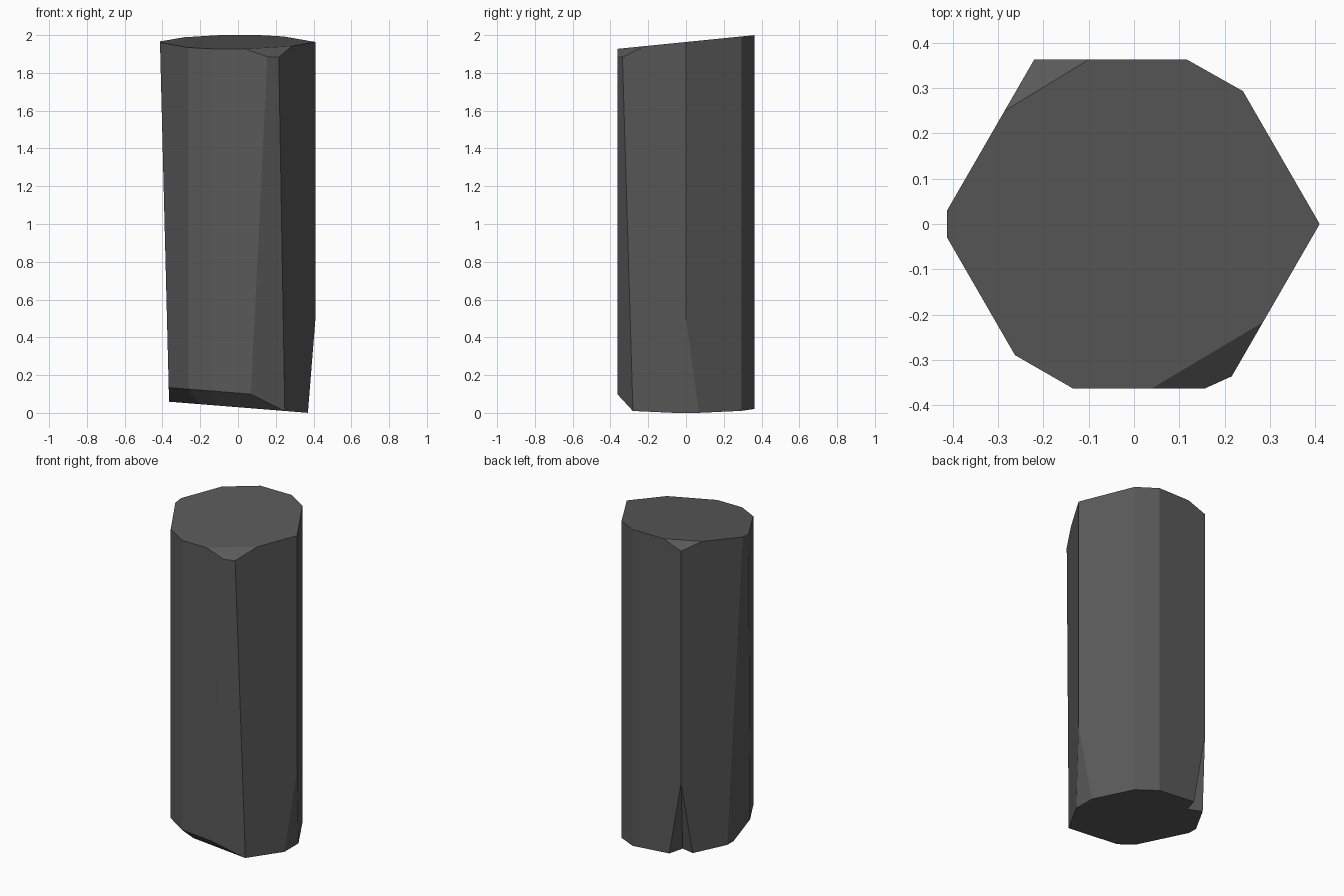
import bpy, bmesh, math
from mathutils import Vector as V

if "Cube" in bpy.data.objects:
    bpy.data.objects.remove(bpy.data.objects["Cube"])

CENTRE = V((0, 0, 1))
bm = bmesh.new()


def cut(a, b, c):
    """Slice off everything beyond the plane through three points."""
    a, b, c = V(a), V(b), V(c)
    n = (b - a).cross(c - a).normalized()
    if n.dot(CENTRE - a) > 0:
        n = -n
    bmesh.ops.bisect_plane(bm, geom=bm.verts[:] + bm.edges[:] + bm.faces[:],
                           plane_co=a, plane_no=n, dist=1e-5, clear_outer=True)
    bmesh.ops.holes_fill(bm, edges=[e for e in bm.edges if e.is_boundary], sides=0)


def floor_z(x):
    return 0.03 - 0.08 * x


# six-sided column blank
bmesh.ops.create_cone(bm, cap_ends=True, segments=6, radius1=0.42, radius2=0.42, depth=3)
for v in bm.verts:
    ang = round(math.atan2(v.co.y, v.co.x) / (math.pi / 3) - (0.5 if abs(v.co.x) < 0.01 else 0))
    v.co.z += 1
if max(v.co.x for v in bm.verts) < 0.4:      # keep corners on the x axis
    s, c = math.sin(math.pi / 6), math.cos(math.pi / 6)
    for v in bm.verts:
        v.co.x, v.co.y = v.co.x * c - v.co.y * s, v.co.x * s + v.co.y * c
for v in bm.verts:
    v.co.x -= 0.01

# sloping top and bottom
cut((0, 0, 1.9635), (1, 0, 1.9635), (0, 1, 2.0635))
cut((0, 0, floor_z(0)), (1, 0, floor_z(1)), (0, 1, floor_z(0)))

# worn vertical corners
cut((0.117, 0.363, 0), (0.243, 0.292, 0), (0.117, 0.363, 1))
cut((-0.262, -0.29, 0), (-0.135, -0.363, 0), (-0.262, -0.29, 1))
cut((-0.365, 0, 0.06), (-0.365, 1, 0.06), (-0.413, 0, 1.96))
cut((0.155, -0.363, 1.85), (0.07, -0.363, 0.1), (0.25, -0.28, 0.01))
cut((0.41, 0, 0.5), (0.37, 0, 0), (0.37, 1, 0))

# chipped top corners
cut((0.04, -0.363, 1.927), (0.28, -0.22, 1.9415), (0.217, -0.333, 1.885))
cut((-0.1, 0.363, 2.0), (-0.285, 0.25, 1.9885), (-0.22, 0.363, 1.954))

# bevel along the bottom of the front, front-left corner and left-front side
for deg, h in ((270, 0.3637), (240, 0.382), (210, 0.3724)):
    d = V((math.cos(math.radians(deg)), math.sin(math.radians(deg)), 0))
    t = V((-d.y, d.x, 0))
    p, q = d * (h - 0.082), d * h
    r = p + t
    cut((p.x, p.y, floor_z(p.x)), (r.x, r.y, floor_z(r.x)), (q.x, q.y, floor_z(q.x) + 0.075))

bmesh.ops.recalc_face_normals(bm, faces=bm.faces[:])


def make_object(name, mesh_bm):
    me = bpy.data.meshes.new(name)
    mesh_bm.to_mesh(me)
    mesh_bm.free()
    ob = bpy.data.objects.new(name, me)
    bpy.context.collection.objects.link(ob)
    return ob


column = make_object("stone_column", bm)

# wedge that splits the bottom of the back-left corner
apex, inner = V((-0.22, 0.363, 0.5)), V((-0.165, 0.268, 0.03))
axis = apex - inner
cb = bmesh.new()
pts = [apex + axis * 0.1, inner - axis * 0.3, V((-0.45, 0.75, -0.11))]
for p in (V((-0.14, 0.363, 0.045)), V((-0.2565, 0.30, 0.05))):
    pts.append(p + (p - inner) - axis * 0.3)
for p in pts:
    cb.verts.new(p)
bmesh.ops.convex_hull(cb, input=cb.verts[:])
bmesh.ops.recalc_face_normals(cb, faces=cb.faces[:])
wedge = make_object("split_cutter", cb)
wedge.hide_render = True

mod = column.modifiers.new("split", 'BOOLEAN')
mod.operation = 'DIFFERENCE'
mod.solver = 'EXACT'
mod.object = wedge
bpy.context.view_layer.objects.active = column
column.select_set(True)
bpy.ops.object.modifier_apply(modifier=mod.name)
bpy.data.objects.remove(wedge)

# dark stone colour
mat = bpy.data.materials.new("dark grey stone")
mat.diffuse_color = (0.1, 0.1, 0.1, 1)
mat.use_nodes = True
mat.node_tree.nodes["Principled BSDF"].inputs["Base Color"].default_value = mat.diffuse_color
column.data.materials.clear()
column.data.materials.append(mat)
